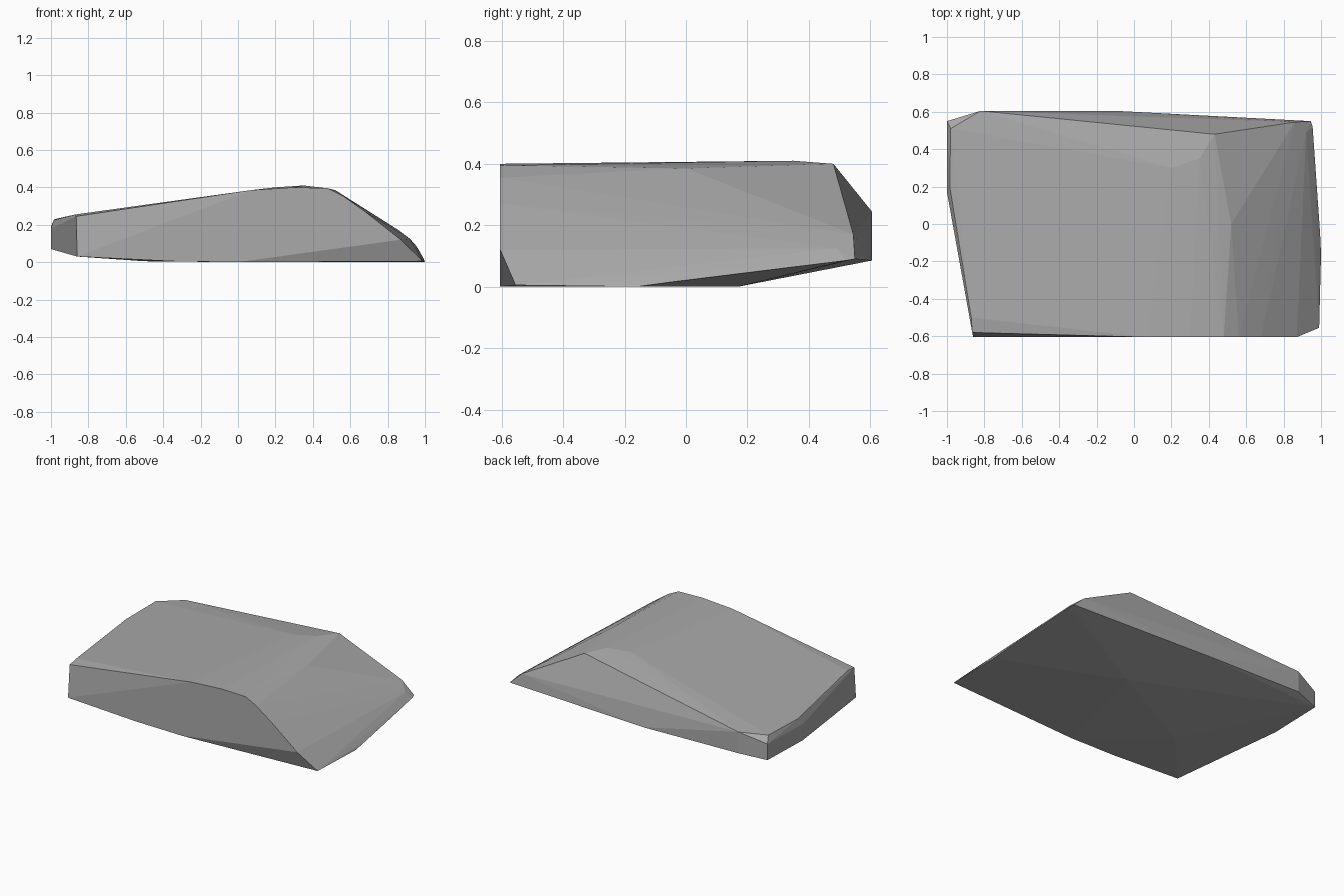
import bpy
import bmesh

if "Cube" in bpy.data.objects:
    bpy.data.objects.remove(bpy.data.objects["Cube"], do_unlink=True)


def make_material(name, color):
    mat = bpy.data.materials.new(name)
    mat.use_nodes = True
    mat.diffuse_color = color
    mat.node_tree.nodes["Principled BSDF"].inputs["Base Color"].default_value = color
    return mat


def make_hull(name, points, mat):
    """Wrap a faceted convex stone around its corner points."""
    bm = bmesh.new()
    for p in points:
        bm.verts.new(p)
    hull = bmesh.ops.convex_hull(bm, input=bm.verts[:])
    unused = {g for g in hull["geom_interior"] + hull["geom_unused"]
              if isinstance(g, bmesh.types.BMVert)}
    bmesh.ops.delete(bm, geom=list(unused), context="VERTS")
    bmesh.ops.recalc_face_normals(bm, faces=bm.faces[:])
    mesh = bpy.data.meshes.new(name)
    bm.to_mesh(mesh)
    bm.free()
    mesh.materials.append(mat)
    obj = bpy.data.objects.new(name, mesh)
    bpy.context.collection.objects.link(obj)
    return obj


# Front face: an (x, z) outline on one flat plane
front_y = -0.605
front_outline = [(-.86, .03), (-.35, .005), (0, 0), (.87, .12), (.68, .27),
                 (.56, .355), (.48, .395), (.3, .4), (.07, .385)]
front = [(x, front_y, z) for x, z in front_outline]

# Blunt end, leaning back a little above the front corner
blunt_end = [(-.865, -.58, .245), (-.87, -.5, .255), (-1, .17, .07),
             (-1, .17, .18), (-.985, .2, .225), (-.98, .51, .23),
             (-1, .55, .08), (-1, .55, .19)]

# Back face, undercut along its lower edge
back = [(-.82, .605, .245), (-.82, .605, .1), (-.1, .605, .085),
        (.945, .55, .09), (.86, .545, .17)]

# Crest running front to back
crest = [(.43, .48, .4), (.35, .35, .41), (.2, .3, .4), (.52, 0, .385)]

# Thin sloping edge and flat underside
thin_edge = [(.99, -.555, .005), (1, -.16, 0), (.995, -.05, .015),
             (.955, .52, .085), (.92, .49, .125)]
underside = [(.2, .17, 0), (-.5, -.2, .005)]

stone_grey = make_material("stone grey", (0.4, 0.4, 0.4, 1))
make_hull("rock", front + blunt_end + back + crest + thin_edge + underside, stone_grey)
